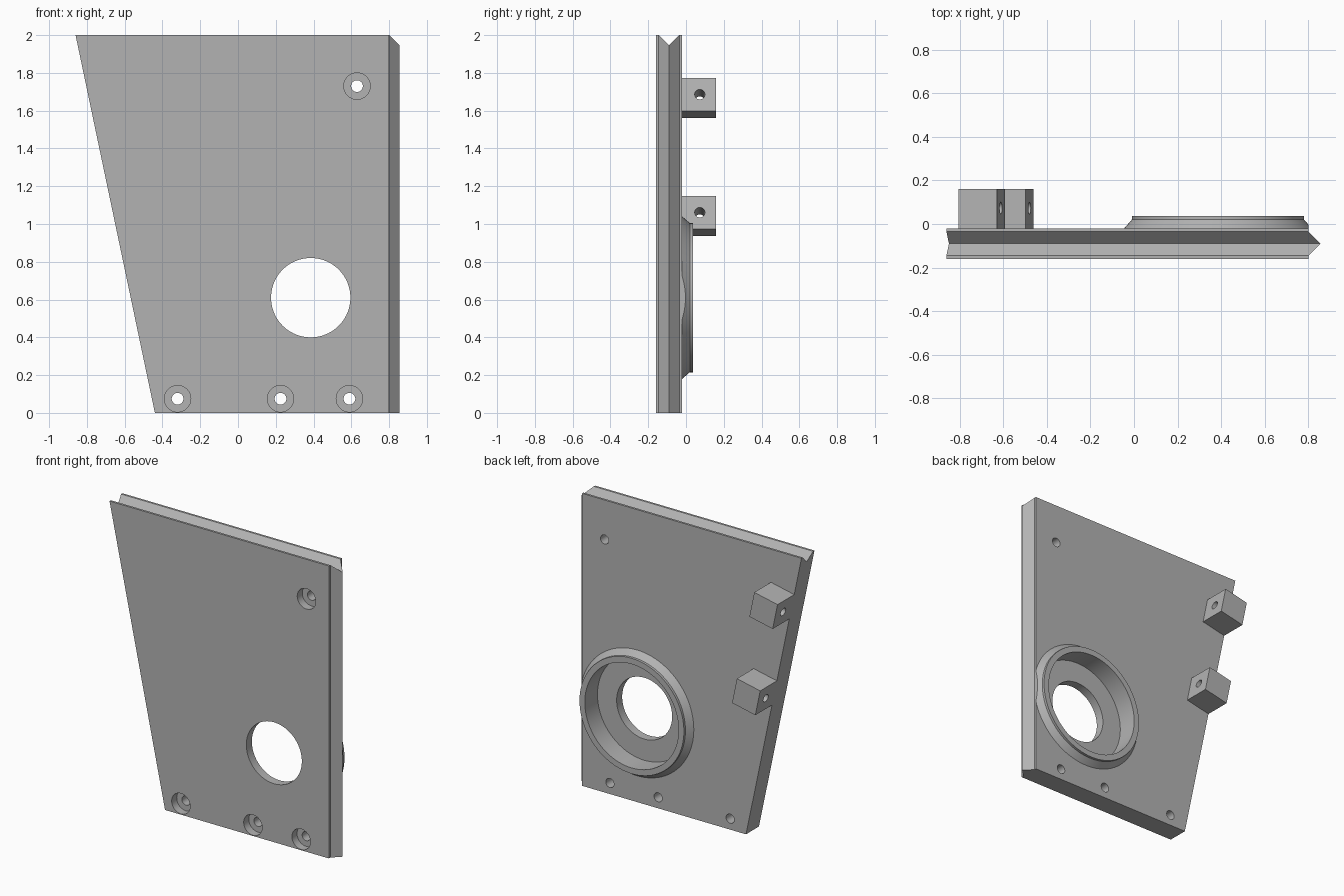
import bpy, bmesh, math
from mathutils import Vector, Matrix

if "Cube" in bpy.data.objects:
    bpy.data.objects.remove(bpy.data.objects["Cube"])

BACK, FRONT, MID = -0.02, -0.16, -0.09   # plate faces and middle, along y

grey = bpy.data.materials.new("plain grey")
grey.diffuse_color = (0.45, 0.45, 0.45, 1)
grey.use_nodes = True
grey.node_tree.nodes["Principled BSDF"].inputs["Base Color"].default_value = grey.diffuse_color


def make(name, bm):
    bmesh.ops.recalc_face_normals(bm, faces=bm.faces)
    me = bpy.data.meshes.new(name)
    bm.to_mesh(me)
    bm.free()
    ob = bpy.data.objects.new(name, me)
    me.materials.append(grey)
    bpy.context.collection.objects.link(ob)
    return ob


def prism(name, points, offset):
    """Solid made by sweeping a flat outline along an offset."""
    bm = bmesh.new()
    face = bm.faces.new([bm.verts.new(p) for p in points])
    out = bmesh.ops.extrude_face_region(bm, geom=[face])
    moved = [v for v in out["geom"] if isinstance(v, bmesh.types.BMVert)]
    bmesh.ops.translate(bm, vec=Vector(offset), verts=moved)
    return make(name, bm)


def rod(start, end, radius, sides=48):
    """Round cutter between two points."""
    a, b = Vector(start), Vector(end)
    turn = (b - a).to_track_quat('Z', 'Y').to_matrix().to_4x4()
    bm = bmesh.new()
    bmesh.ops.create_cone(bm, cap_ends=True, segments=sides, radius1=radius, radius2=radius,
                          depth=(b - a).length, matrix=Matrix.Translation((a + b) / 2) @ turn)
    return make("cutter", bm)


def combine(ob, other, operation='DIFFERENCE'):
    mod = ob.modifiers.new("cut", 'BOOLEAN')
    mod.operation, mod.solver, mod.object = operation, 'EXACT', other
    bpy.context.view_layer.objects.active = ob
    bpy.ops.object.modifier_apply(modifier=mod.name)
    bpy.data.objects.remove(other)


def smooth(ob):
    bpy.ops.object.select_all(action='DESELECT')
    ob.select_set(True)
    bpy.context.view_layer.objects.active = ob
    bpy.ops.object.shade_smooth_by_angle(angle=math.radians(25))


# Plate with one slanted edge
plate = prism("plate", [(x, FRONT, z) for x, z in
                        ((-0.86, 2), (0.80, 2), (0.80, 0), (-0.44, 0))], (0, BACK - FRONT, 0))

# V tongue on the right edge
tongue = prism("tongue", [(0.78, -0.145, 0), (0.80, -0.145, 0), (0.855, MID, 0),
                          (0.80, -0.035, 0), (0.78, -0.035, 0)], (0, 0, 2))
combine(plate, tongue, 'UNION')

# V groove along the top edge
groove = prism("groove", [(-1, -0.145, 2), (-1, MID, 1.945), (-1, -0.035, 2),
                          (-1, -0.035, 2.1), (-1, -0.145, 2.1)], (2, 0, 0))
combine(plate, groove)

# Large stepped opening
CX, CZ = 0.385, 0.61
combine(plate, rod((CX, -0.10, CZ), (CX, 0.1, CZ), 0.355, 96))
combine(plate, rod((CX, -0.3, CZ), (CX, 0.1, CZ), 0.21, 96))

# Counterbored screw holes
for x, z in ((0.63, 1.73), (-0.32, 0.075), (0.225, 0.075), (0.59, 0.075)):
    combine(plate, rod((x, -0.3, z), (x, -0.105, z), 0.07))
    combine(plate, rod((x, -0.3, z), (x, 0.1, z), 0.031))
smooth(plate)

# Raised collar with bevelled outside, trimmed flush with the right edge
profile = [(0.355, BACK), (0.43, BACK), (0.395, 0.02), (0.395, 0.037), (0.355, 0.037)]
N = 96
bm = bmesh.new()
rings = [[bm.verts.new((CX + r * math.cos(2 * math.pi * i / N), y,
                        CZ + r * math.sin(2 * math.pi * i / N))) for r, y in profile]
         for i in range(N)]
for i in range(N):
    a, b = rings[i], rings[(i + 1) % N]
    for j in range(len(profile)):
        k = (j + 1) % len(profile)
        bm.faces.new((a[j], a[k], b[k], b[j]))
collar = make("collar", bm)
trim = prism("trim", [(0.80, -0.2, 0), (1, -0.2, 0), (1, 0.2, 0), (0.80, 0.2, 0)], (0, 0, 2))
combine(collar, trim)
smooth(collar)

# Two drilled blocks flush with the slanted edge
down = Vector((0.21, 0, -1)).normalized()
across = Vector((-down.z, 0, down.x))
H = 0.09
for name, z in (("upper_block", 1.6675), ("lower_block", 1.0425)):
    edge = Vector((-0.86 + 0.21 * (2 - z), BACK, z))
    c = edge + across * H / across.x
    c.z = z
    c.x = edge.x + H / across.x
    corners = [c + across * H * s + down * H * t for s, t in ((-1, -1), (1, -1), (1, 1), (-1, 1))]
    block = prism(name, corners, (0, 0.18, 0))
    mid = c + Vector((0, 0.093, 0))
    combine(block, rod(mid - across * 0.3, mid + across * 0.3, 0.027))
    smooth(block)
